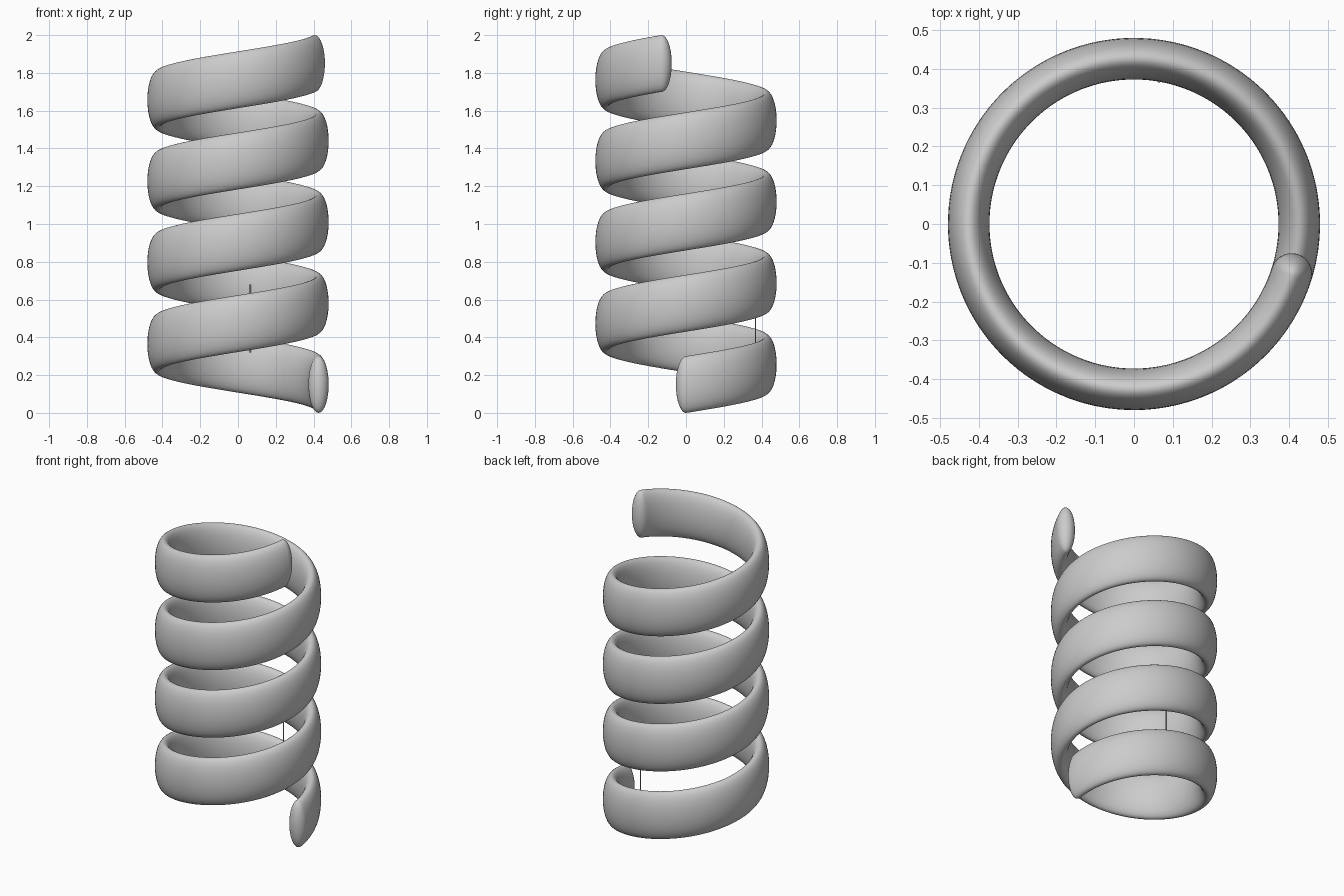
import bpy, bmesh, math
from mathutils import Vector

if "Cube" in bpy.data.objects:
    bpy.data.objects.remove(bpy.data.objects["Cube"])

R, WIDE, TALL = 0.4265, 0.0535, 0.15      # coil radius, half thickness, half height
PITCH, END = 0.43, math.tau * 4 - math.radians(17.6)
RISE = (2 - 2 * TALL) / END               # height per radian
STRETCH = TALL / WIDE
STEPS, SIDES, CAP = 380, 40, 10


def finish(bm, name):
    bmesh.ops.recalc_face_normals(bm, faces=bm.faces)
    mesh = bpy.data.meshes.new(name)
    bm.to_mesh(mesh)
    bm.free()
    obj = bpy.data.objects.new(name, mesh)
    bpy.context.collection.objects.link(obj)
    for p in mesh.polygons:
        p.use_smooth = True
    return obj


def frame(a):
    """Centre, tangent, radial and upward axes of the round helix before stretching."""
    radial = Vector((math.cos(a), math.sin(a), 0))
    centre = radial * R + Vector((0, 0, RISE * a / STRETCH))
    tangent = Vector((-R * math.sin(a), R * math.cos(a), RISE / STRETCH)).normalized()
    return centre, tangent, radial, radial.cross(tangent)


# Stations along the spring: start dome, helix, end dome
stations = []
for i in range(1, CAP):
    f = math.pi / 2 * (1 - i / CAP)
    stations.append((0, -math.sin(f), math.cos(f)))
stations += [(END * i / STEPS, 0, 1) for i in range(STEPS + 1)]
for i in range(1, CAP):
    f = math.pi / 2 * i / CAP
    stations.append((END, math.sin(f), math.cos(f)))

# Spring: a round coil with domed ends, stretched upward to an oval section
bm = bmesh.new()
rings = []
for a, along, size in stations:
    c, t, u, v = frame(a)
    ring = []
    for j in range(SIDES):
        s = math.tau * j / SIDES
        ring.append(bm.verts.new(c + WIDE * (t * along + size * (u * math.cos(s) + v * math.sin(s)))))
    rings.append(ring)
for r0, r1 in zip(rings, rings[1:]):
    for j in range(SIDES):
        k = (j + 1) % SIDES
        bm.faces.new((r0[j], r0[k], r1[k], r1[j]))
for ring, a, sign in ((rings[0], 0, -1), (rings[-1], END, 1)):
    c, t, _, _ = frame(a)
    tip = bm.verts.new(c + t * WIDE * sign)
    for j in range(SIDES):
        bm.faces.new((ring[j], ring[(j + 1) % SIDES], tip))
for v in bm.verts:
    v.co.z = v.co.z * STRETCH + TALL
finish(bm, "spring_coil")

# Thin upright wire joining the two lowest turns at the back
bpy.ops.mesh.primitive_cylinder_add(vertices=8, radius=0.003, depth=0.36, location=(0.065, 0.367, 0.50))
bpy.context.object.name = "thin_wire"
bpy.ops.object.shade_smooth_by_angle()
